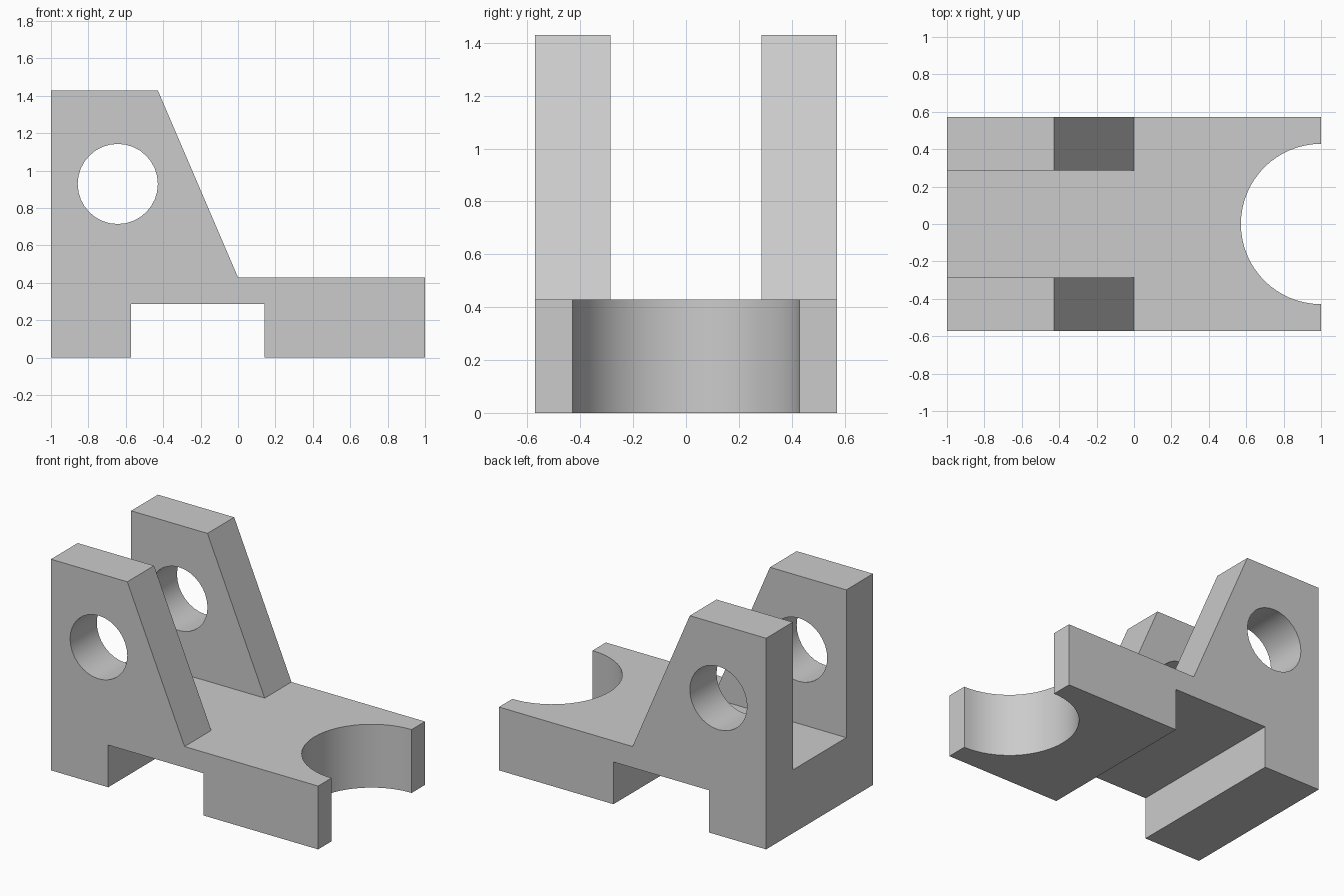
import bpy, bmesh, math
from mathutils import Matrix, Vector

default = bpy.data.objects.get("Cube")
if default:
    bpy.data.objects.remove(default, do_unlink=True)

U = 1 / 7            # design module
HALF_WIDTH = 4 * U

grey = bpy.data.materials.new("light grey")
grey.use_nodes = True
colour = (0.6, 0.6, 0.6, 1)
grey.diffuse_color = colour
grey.node_tree.nodes["Principled BSDF"].inputs["Base Color"].default_value = colour


def finish(name, bm):
    bmesh.ops.recalc_face_normals(bm, faces=bm.faces)
    mesh = bpy.data.meshes.new(name)
    bm.to_mesh(mesh)
    bm.free()
    mesh.materials.append(grey)
    obj = bpy.data.objects.new(name, mesh)
    bpy.context.collection.objects.link(obj)
    return obj


def extruded_profile(name, points, half_width):
    bm = bmesh.new()
    face = bm.faces.new([bm.verts.new((x * U, -half_width, z * U)) for x, z in points])
    grown = bmesh.ops.extrude_face_region(bm, geom=[face])["geom"]
    verts = [v for v in grown if isinstance(v, bmesh.types.BMVert)]
    bmesh.ops.translate(bm, verts=verts, vec=Vector((0, 2 * half_width, 0)))
    return finish(name, bm)


def cylinder(name, centre, radius, depth, sides, turn=0):
    bm = bmesh.new()
    matrix = Matrix.Translation(Vector(centre) * U) @ Matrix.Rotation(turn, 4, 'X')
    bmesh.ops.create_cone(bm, cap_ends=True, segments=sides, radius1=radius * U,
                          radius2=radius * U, depth=depth * U, matrix=matrix)
    return finish(name, bm)


def cut(target, cutter):
    cutter.hide_render = True
    mod = target.modifiers.new(cutter.name, 'BOOLEAN')
    mod.operation = 'DIFFERENCE'
    mod.solver = 'EXACT'
    mod.object = cutter
    bpy.ops.object.modifier_apply(modifier=mod.name)
    bpy.data.objects.remove(cutter, do_unlink=True)


# Bracket body: side outline with sloped cheek and underside channel
body = extruded_profile("clevis_bracket", [
    (-7, 0), (-4, 0), (-4, 2), (1, 2), (1, 0), (7, 0),
    (7, 3), (0, 3), (-3, 10), (-7, 10)], HALF_WIDTH)
bpy.context.view_layer.objects.active = body
body.select_set(True)

# Gap between the two cheeks
cut(body, extruded_profile("cheek_gap", [(-8, 3), (2, 3), (2, 11), (-8, 11)], 2 * U))
# Pin hole through both cheeks
cut(body, cylinder("pin_hole", (-4.5, 0, 6.5), 1.5, 12, 32, math.pi / 2))
# Half-round notch in the end of the base
cut(body, cylinder("end_notch", (7, 0, 1.5), 3, 6, 64))

bpy.ops.object.shade_smooth_by_angle(angle=math.radians(30))
